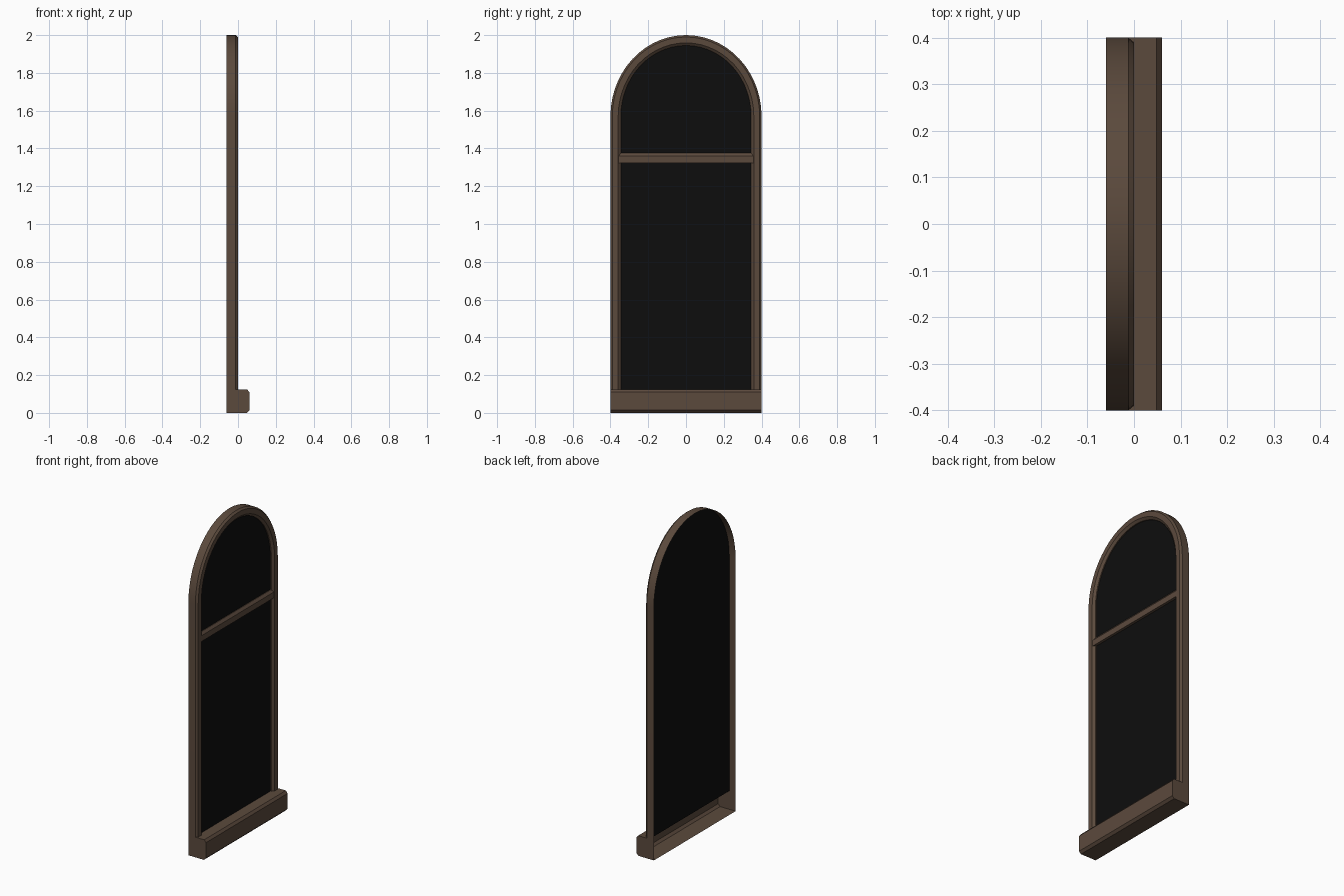
import bpy, bmesh, math

cube = bpy.data.objects.get("Cube")
if cube:
    bpy.data.objects.remove(cube, do_unlink=True)


def make_material(name, rgb, roughness):
    mat = bpy.data.materials.new(name)
    mat.use_nodes = True
    mat.diffuse_color = (*rgb, 1)
    shader = mat.node_tree.nodes["Principled BSDF"]
    shader.inputs["Base Color"].default_value = (*rgb, 1)
    shader.inputs["Roughness"].default_value = roughness
    return mat


brown = make_material("brown wood", (0.105, 0.068, 0.046), 0.7)
black = make_material("black glass", (0.004, 0.004, 0.004), 0.5)

HALF, SPRING, RISE = 0.40, 1.57, 0.43
SILL_TOP, BACK, PANE_X = 0.125, -0.06, -0.018
SEGMENTS = 28


def finish(name, bm, mat):
    mesh = bpy.data.meshes.new(name)
    bm.to_mesh(mesh)
    bm.free()
    mesh.materials.append(mat)
    obj = bpy.data.objects.new(name, mesh)
    bpy.context.collection.objects.link(obj)
    bpy.ops.object.select_all(action="DESELECT")
    obj.select_set(True)
    bpy.context.view_layer.objects.active = obj
    bpy.ops.object.shade_smooth_by_angle(angle=math.radians(25))
    return obj


def arch(x, inset, bottom):
    """Arched outline from the +y foot over the top to the -y foot."""
    a, b = HALF - inset, RISE - inset
    points = [(x, a, bottom)]
    for i in range(SEGMENTS + 1):
        t = math.pi * i / SEGMENTS
        points.append((x, a * math.cos(t), SPRING + b * math.sin(t)))
    return points + [(x, -a, bottom)]


def loft(bm, rows):
    """Join neighbouring rows of points with quads."""
    grid = [[bm.verts.new(p) for p in row] for row in rows]
    for r0, r1 in zip(grid, grid[1:]):
        for j in range(len(r0) - 1):
            bm.faces.new((r0[j], r1[j], r1[j + 1], r0[j + 1]))


def rail(name, profile, half, cap):
    """Horizontal moulding, open at the back, with closed ends."""
    bm = bmesh.new()
    loft(bm, [[(x, y, z) for x, z in profile] for y in (-half, half)])
    for y, outline in ((-half, cap), (half, cap[::-1])):
        bm.faces.new([bm.verts.new((x, y, z)) for x, z in outline])
    return finish(name, bm, brown)


# Arched frame: outer wall, chamfered face and inner wall, hollow behind
section = [(BACK, 0), (-0.012, 0), (0, 0.01), (0, 0.041),
           (-0.012, 0.055), (PANE_X, 0.055)]
outlines = [arch(x, inset, SILL_TOP) for x, inset in section]
bm = bmesh.new()
loft(bm, list(zip(*outlines)))
finish("arched_frame", bm, brown)

# Sill with chamfered front edges
sill = [(BACK, 0), (0.046, 0), (0.06, 0.014), (0.06, 0.11),
        (0.048, SILL_TOP), (PANE_X, SILL_TOP)]
rail("window_sill", sill, HALF, sill + [(BACK, SILL_TOP)])

# Crossbar with a chamfered top edge
bar = [(PANE_X, 1.324), (-0.002, 1.324), (-0.002, 1.36),
       (-0.014, 1.376), (PANE_X, 1.376)]
rail("crossbar", bar, 0.36, bar)

# Dark pane filling the opening
bm = bmesh.new()
bm.faces.new([bm.verts.new(p) for p in arch(PANE_X, 0.001, 0.115)])
finish("glass_pane", bm, black)
